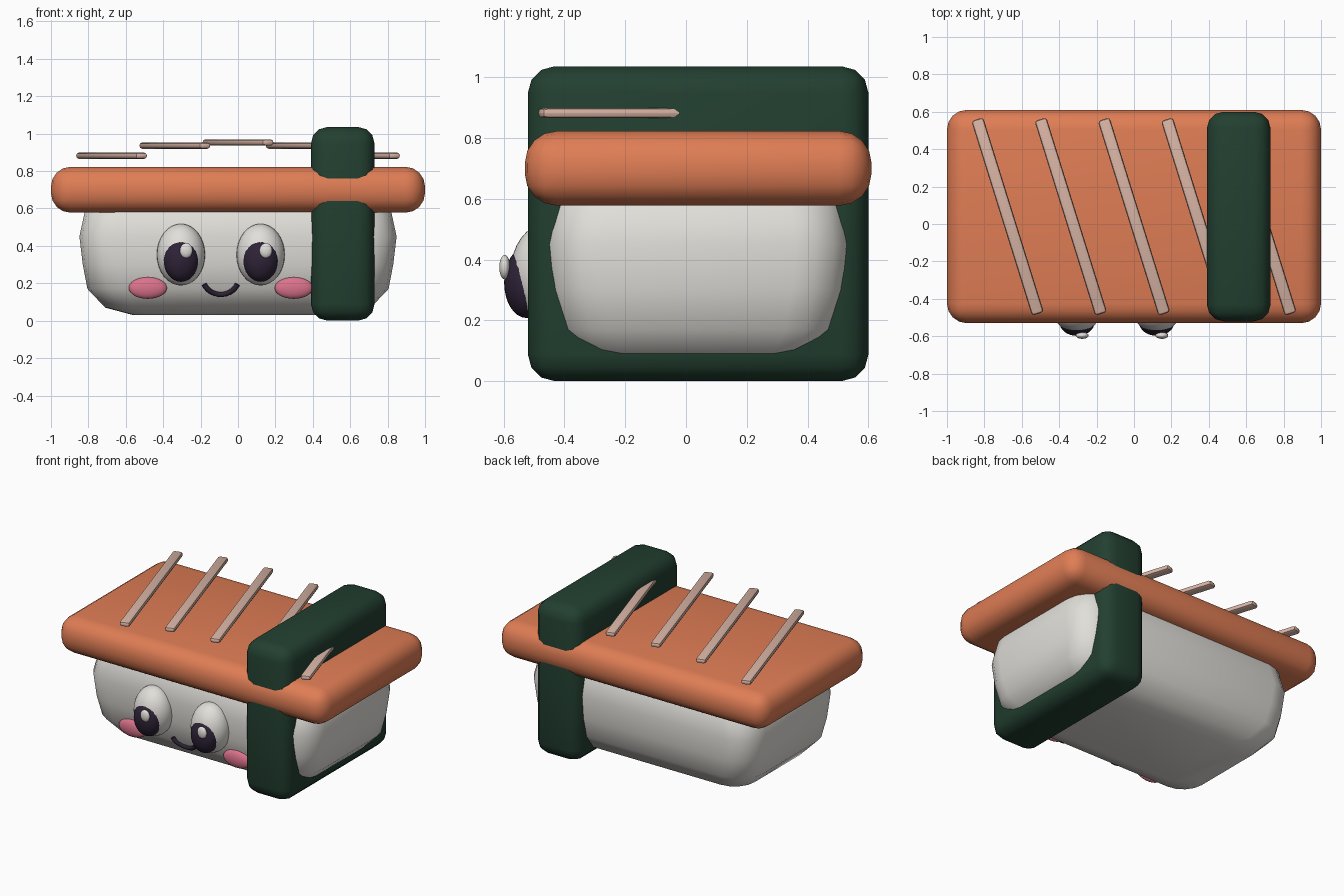
import bpy, bmesh, math
from mathutils import Matrix

cube = bpy.data.objects.get("Cube")
if cube:
    bpy.data.objects.remove(cube, do_unlink=True)


def material(name, rgb):
    m = bpy.data.materials.new(name)
    m.use_nodes = True
    m.diffuse_color = (*rgb, 1)
    m.node_tree.nodes["Principled BSDF"].inputs["Base Color"].default_value = (*rgb, 1)
    return m


SALMON = material("salmon_orange", (0.74, 0.205, 0.09))
STRIPE = material("pale_peach", (0.68, 0.45, 0.37))
GREEN = material("seaweed_green", (0.016, 0.05, 0.03))
WHITE = material("rice_white", (0.76, 0.74, 0.70))
DARK = material("dark_plum", (0.027, 0.016, 0.038))
PINK = material("blush_pink", (0.71, 0.17, 0.26))

CENTRE_Y = 0.04


def finish(name, bm, mat, angle=60):
    bmesh.ops.recalc_face_normals(bm, faces=bm.faces)
    mesh = bpy.data.meshes.new(name)
    bm.to_mesh(mesh)
    bm.free()
    mesh.materials.append(mat)
    ob = bpy.data.objects.new(name, mesh)
    bpy.context.collection.objects.link(ob)
    bpy.ops.object.select_all(action="DESELECT")
    ob.select_set(True)
    bpy.context.view_layer.objects.active = ob
    bpy.ops.object.shade_smooth_by_angle(angle=math.radians(angle))
    return ob


def rounded_box(name, centre, size, radius, segments, mat, turn=0, angle=60):
    bm = bmesh.new()
    bmesh.ops.create_cube(bm, size=1)
    bmesh.ops.scale(bm, vec=size, verts=bm.verts)
    bmesh.ops.bevel(bm, geom=bm.edges[:], offset=radius, segments=segments,
                    profile=0.5, affect="EDGES")
    bm.transform(Matrix.Translation(centre) @ Matrix.Rotation(turn, 4, "Z"))
    return finish(name, bm, mat, angle)


def ellipsoid(name, centre, radii, mat):
    bm = bmesh.new()
    bmesh.ops.create_uvsphere(bm, u_segments=32, v_segments=16, radius=1)
    bm.transform(Matrix.Translation(centre) @ Matrix.Diagonal((*radii, 1)))
    return finish(name, bm, mat)


# Rice block: rounded rectangles stacked by (z, half x, half y, corner radius)
RICE = [(0.03, 0.56, 0.28, 0.12), (0.07, 0.71, 0.39, 0.15), (0.17, 0.805, 0.465, 0.18),
        (0.30, 0.83, 0.49, 0.18), (0.45, 0.848, 0.50, 0.18), (0.58, 0.82, 0.48, 0.18),
        (0.68, 0.74, 0.42, 0.16)]
bm = bmesh.new()
rings = []
for z, hx, hy, r in RICE:
    ring = []
    for sx, sy, start in ((1, 1, 0), (-1, 1, 90), (-1, -1, 180), (1, -1, 270)):
        for k in range(5):
            a = math.radians(start + k * 22.5)
            ring.append(bm.verts.new((sx * (hx - r) + r * math.cos(a),
                                      CENTRE_Y + sy * (hy - r) + r * math.sin(a), z)))
    rings.append(ring)
for low, high in zip(rings, rings[1:]):
    for i in range(len(low)):
        j = (i + 1) % len(low)
        bm.faces.new((low[i], low[j], high[j], high[i]))
bm.faces.new(rings[0])
bm.faces.new(rings[-1])
finish("rice_block", bm, WHITE)


def rice_front(z):
    for a, b in zip(RICE, RICE[1:]):
        if a[0] <= z <= b[0]:
            t = (z - a[0]) / (b[0] - a[0])
            return CENTRE_Y - a[2] - t * (b[2] - a[2])


# Topping slab and wrap band
rounded_box("fish_slab", (0, CENTRE_Y, 0.7), (2, 1.14, 0.245), 0.105, 4, SALMON)
rounded_box("seaweed_band", (0.56, CENTRE_Y, 0.518), (0.34, 1.12, 1.035), 0.088, 3, GREEN)

# Slanted stripes floating in a shallow arch over the slab
for i, z in enumerate((0.882, 0.936, 0.953, 0.936, 0.882)):
    rounded_box(f"stripe_{i + 1}", ((i - 2) * 0.338, CENTRE_Y, z), (0.066, 1.09, 0.034),
                0.0155, 2, STRIPE, turn=math.radians(17.3), angle=30)

# Face, mirrored about its own middle line
FACE_X = -0.092
for side, s in (("left", 1), ("right", -1)):
    x = FACE_X + s * 0.213
    ellipsoid(f"{side}_eye", (x, -0.46, 0.353), (0.129, 0.118, 0.165), WHITE)
    ellipsoid(f"{side}_pupil", (x, -0.525, 0.325), (0.094, 0.073, 0.117), DARK)
    ellipsoid(f"{side}_eye_glint", (x + 0.028, -0.596, 0.375), (0.034, 0.018, 0.04), WHITE)
    ellipsoid(f"{side}_cheek", (FACE_X + s * 0.39, rice_front(0.175) - 0.008, 0.175),
              (0.102, 0.03, 0.058), PINK)

# Smile: a round tube following the rice front
curve = bpy.data.curves.new("smile", "CURVE")
curve.dimensions = "3D"
curve.bevel_depth = 0.014
curve.bevel_resolution = 3
curve.use_fill_caps = True
spline = curve.splines.new("POLY")
STEPS = 14
spline.points.add(STEPS)
for i, p in enumerate(spline.points):
    a = math.radians(205 + 130 * i / STEPS)
    z = 0.235 + 0.095 * math.sin(a)
    p.co = (FACE_X + 0.098 * math.cos(a), rice_front(z) - 0.008, z, 1)
curve.materials.append(DARK)
bpy.context.collection.objects.link(bpy.data.objects.new("smile", curve))
